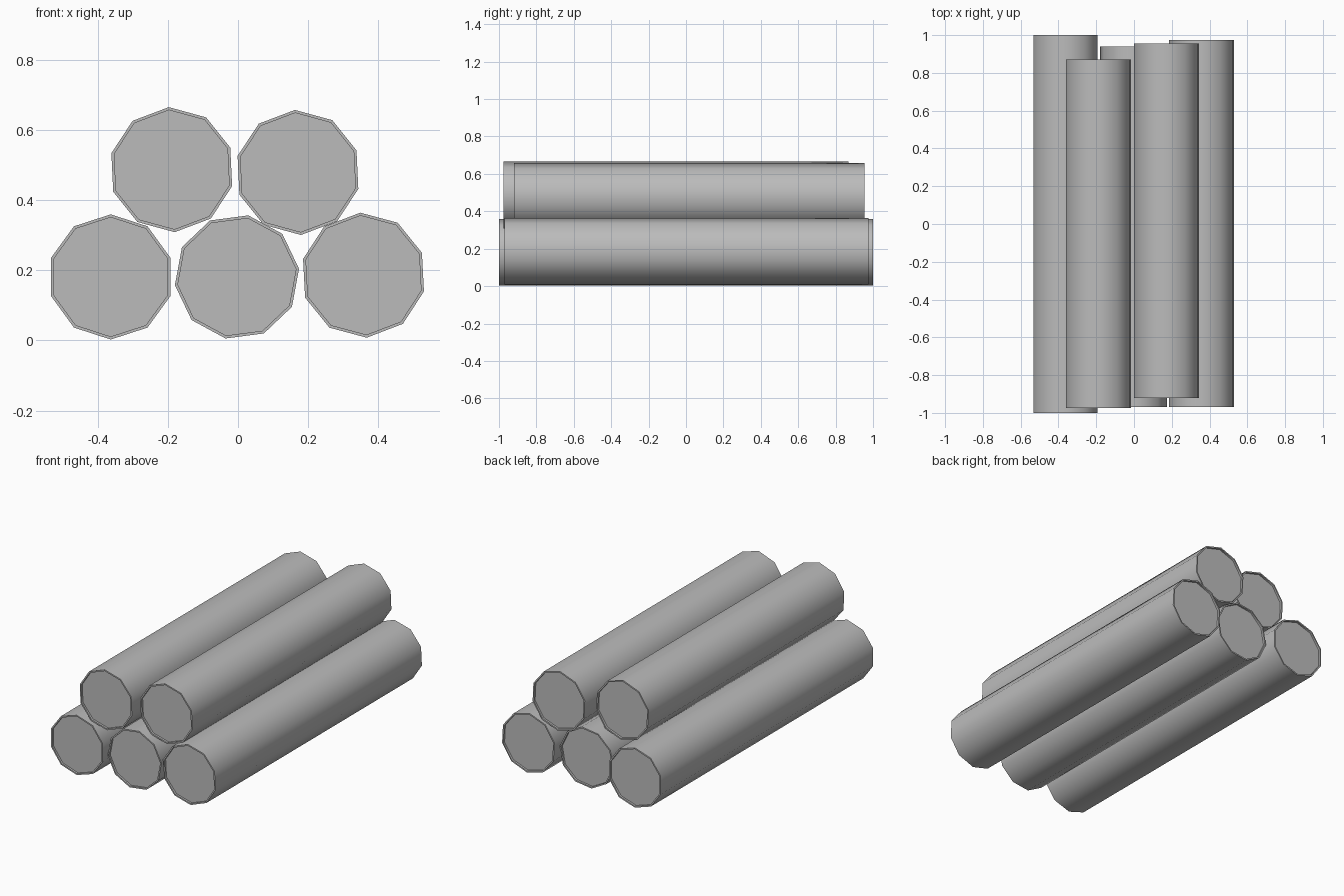
import bpy, bmesh
from math import radians, cos, sin

if "Cube" in bpy.data.objects:
    bpy.data.objects.remove(bpy.data.objects["Cube"])

mat = bpy.data.materials.new("plain_grey")
mat.use_nodes = True
GREY = (0.5, 0.5, 0.5, 1)
mat.diffuse_color = GREY
mat.node_tree.nodes["Principled BSDF"].inputs["Base Color"].default_value = GREY

RADIUS, SIDES, RIM, RECESS = 0.1785, 10, 0.0085, 0.012


def make_log(name, x, z, front, back, turn):
    """Ten-sided log along y with a thin rim around each sunken end."""
    bm = bmesh.new()
    rings = []
    for y in (front, back):
        angles = [radians(90 + turn + 360 * i / SIDES) for i in range(SIDES)]
        rings.append([bm.verts.new((x + RADIUS * cos(a), y, z + RADIUS * sin(a)))
                      for a in angles])
    # Bark
    for i in range(SIDES):
        j = (i + 1) % SIDES
        bm.faces.new((rings[0][i], rings[0][j], rings[1][j], rings[1][i]))
    # Cut ends
    caps = [bm.faces.new(ring) for ring in rings]
    bmesh.ops.recalc_face_normals(bm, faces=bm.faces)
    for cap in caps:
        bmesh.ops.inset_region(bm, faces=[cap], thickness=RIM)
        bmesh.ops.inset_region(bm, faces=[cap], thickness=0, depth=-RECESS)
    mesh = bpy.data.meshes.new(name)
    bm.to_mesh(mesh)
    bm.free()
    mesh.materials.append(mat)
    log = bpy.data.objects.new(name, mesh)
    bpy.context.collection.objects.link(log)
    bpy.ops.object.select_all(action="DESELECT")
    log.select_set(True)
    bpy.context.view_layer.objects.active = log
    bpy.ops.object.shade_smooth_by_angle(angle=radians(40))


# Bottom row, then the two logs resting on it
make_log("bottom_right_log", -0.363, 0.181, -1, 1, 0)
make_log("bottom_middle_log", -0.003, 0.181, -0.97, 0.94, -10.5)
make_log("bottom_left_log", 0.358, 0.186, -0.97, 0.975, 3)
make_log("top_right_log", -0.189, 0.487, -0.975, 0.87, 2.7)
make_log("top_left_log", 0.171, 0.479, -0.92, 0.955, 2.7)
